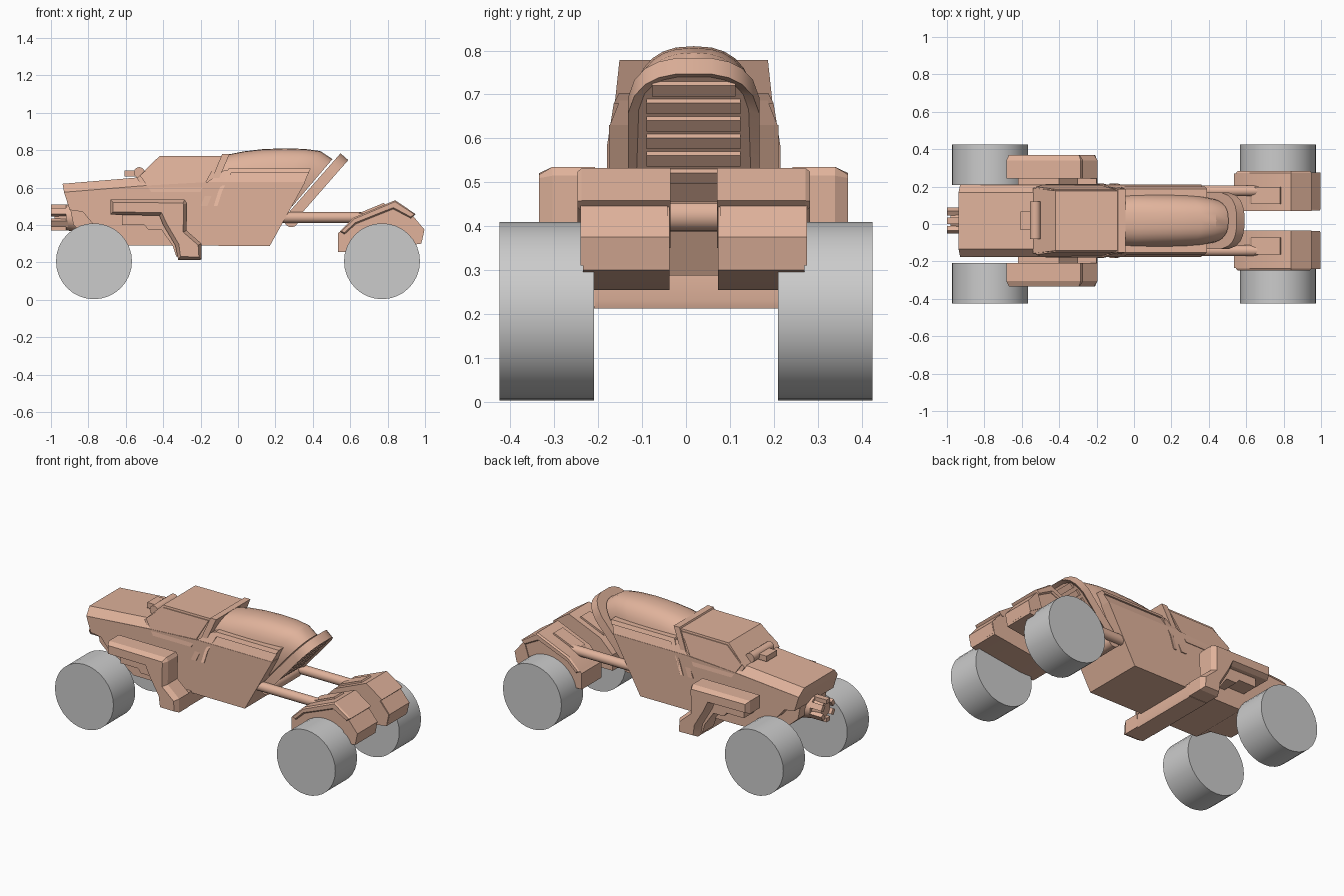
import bpy, bmesh, math
from mathutils import Vector, Matrix

if "Cube" in bpy.data.objects:
    bpy.data.objects.remove(bpy.data.objects["Cube"])

CY = 0.0175          # the body sits slightly off the wheel centreline
tan = bpy.data.materials.new("tan_paint")
tan.diffuse_color = (0.75, 0.45, 0.33, 1)
tan.use_nodes = True
tan.node_tree.nodes["Principled BSDF"].inputs["Base Color"].default_value = tan.diffuse_color


def finish(name, bm, mat=tan):
    bmesh.ops.recalc_face_normals(bm, faces=bm.faces)
    me = bpy.data.meshes.new(name)
    bm.to_mesh(me)
    bm.free()
    ob = bpy.data.objects.new(name, me)
    bpy.context.collection.objects.link(ob)
    if mat:
        me.materials.append(mat)
    return ob


def loft(name, rings, inset=None):
    """Skin a list of rings; optionally inset the last cap by (thickness, depth)."""
    bm = bmesh.new()
    vs = [[bm.verts.new(p) for p in r] for r in rings]
    n = len(vs[0])
    for a, b in zip(vs, vs[1:]):
        for i in range(n):
            j = (i + 1) % n
            bm.faces.new((a[i], a[j], b[j], b[i]))
    bm.faces.new(vs[0])
    cap = bm.faces.new(vs[-1])
    if inset:
        bmesh.ops.recalc_face_normals(bm, faces=bm.faces)
        bmesh.ops.inset_region(bm, faces=[cap], thickness=inset[0], depth=inset[1])
    return finish(name, bm)


def sym(name, pts):
    """Symmetric solid from side-profile points (x, z, half width)."""
    return loft(name, [[(x, CY - w, z) for x, z, w in pts], [(x, CY + w, z) for x, z, w in pts]])


def pair(name, pts, y0, y1, inset=None):
    """Left and right extrusions of a side profile between two offsets."""
    for s, side in ((-1, "near"), (1, "far")):
        loft(f"{side}_{name}", [[(x, CY + s * y, z) for x, z in pts] for y in (y0, y1)], inset)


def cyl(name, center, axis, r1, r2, length, seg=24, mat=tan):
    bm = bmesh.new()
    q = Vector((0, 0, 1)).rotation_difference(Vector(axis)).to_matrix().to_4x4()
    bmesh.ops.create_cone(bm, cap_ends=True, segments=seg, radius1=r1, radius2=r2, depth=length,
                          matrix=Matrix.Translation(center) @ q)
    return finish(name, bm, mat)


def box(name, center, size, rot=None):
    bm = bmesh.new()
    m = Matrix.Translation(center) @ (rot or Matrix()) @ Matrix.Diagonal((*size, 1))
    bmesh.ops.create_cube(bm, size=1, matrix=m)
    return finish(name, bm)


# wheels
for x, end in ((-0.77, "front"), (0.77, "rear")):
    for s, side in ((-1, "near"), (1, "far")):
        cyl(f"{end}_{side}_wheel", (x, s * 0.317, 0.206), (0, 1, 0), 0.203, 0.203, 0.216, 32, None)

# lower hull, hood and rear deck
W = 0.193
sym("hull", [(x, z, W) for x, z in (
    (-0.93, 0.575), (-0.9, 0.48), (-0.83, 0.47), (-0.78, 0.41), (-0.6, 0.29), (0.17, 0.288),
    (0.36, 0.63), (-0.15, 0.63), (-0.5, 0.61))])
sym("hood", [(-0.93, 0.575, W), (-0.938, 0.62, 0.15), (-0.46, 0.66, 0.15), (-0.46, 0.61, W)])
sym("nose_chassis", [(x, z, 0.13) for x, z in (
    (-0.9, 0.5), (-0.88, 0.4), (-0.8, 0.33), (-0.55, 0.3), (-0.55, 0.5))])
sym("rear_deck", [(-0.17, 0.625, W), (-0.07, 0.695, 0.165), (0.385, 0.695, 0.165), (0.355, 0.625, W)])

# raised trim on the flanks
sym("flank_trim", [(-0.13, 0.5, 0.198), (-0.105, 0.58, 0.198), (-0.05, 0.703, 0.17), (0.39, 0.703, 0.17),
                   (0.378, 0.68, 0.182), (-0.035, 0.68, 0.182), (-0.085, 0.58, 0.198), (-0.11, 0.5, 0.198)])

# cabin with side windows and roll bar
sym("cabin", [(-0.54, 0.65, 0.175), (-0.42, 0.768, 0.16), (-0.06, 0.77, 0.16), (-0.17, 0.52, 0.192),
              (-0.46, 0.52, 0.192)])
sym("side_windows", [(-0.525, 0.665, 0.182), (-0.415, 0.755, 0.167), (-0.1, 0.757, 0.167),
                     (-0.2, 0.577, 0.197), (-0.465, 0.577, 0.197)])
sym("roll_bar", [(-0.085, 0.779, 0.169), (-0.045, 0.779, 0.169), (-0.165, 0.5, 0.199), (-0.2, 0.5, 0.199)])

# roller and bracket in front of the windshield
cyl("windshield_roller", (-0.528, CY + 0.003, 0.68), (0, 1, 0), 0.029, 0.029, 0.2)
box("roller_bracket", (-0.57, CY, 0.675), (0.075, 0.1, 0.034))

# rounded engine cover: arch sections that lean back more toward the rear
rings = []
for x, top, w, lean in ((-0.06, 0.775, 0.146, 0.45), (0.03, 0.793, 0.15, 0.5), (0.13, 0.805, 0.15, 0.6),
                        (0.25, 0.81, 0.15, 0.7), (0.36, 0.806, 0.147, 0.75), (0.44, 0.795, 0.142, 0.8),
                        (0.505, 0.752, 0.125, 0.85)):
    ring = []
    for i in range(17):
        t = math.pi * i / 16
        c, s = math.cos(t), math.sin(t)
        y = w * math.copysign(abs(c) ** 0.8, c)
        z = 0.5 + (top - 0.5) * s ** 0.5 if s > 1e-6 else 0.5
        ring.append((x - lean * (top - z), CY + y, z))
    rings.append(ring)
loft("engine_cover", rings)

# slanted exhaust grille in an arched frame
up = Vector((0.66, 0, 0.753)).normalized()
out = Vector((up.z, 0, -up.x))
base = Vector((0.312, CY, 0.43))
half = [(0.15, 0), (0.15, 0.30), (0.135, 0.355), (0.11, 0.39), (0.08, 0.41), (0.04, 0.421)]
arch = half + [(-y, v) for y, v in reversed(half)]
loft("grille_frame", [[base + up * v + Vector((0, y, 0)) + out * d for y, v in arch] for d in (-0.055, 0)],
     (0.025, -0.018))
tilt = Matrix((out, (0, 1, 0), up)).transposed().to_4x4()
for i in range(6):
    v = 0.1 + i * 0.053
    box(f"grille_slat_{i + 1}", base + up * v - out * 0.015, (0.02, 0.214 if i < 5 else 0.19, 0.034), tilt)

# gun muzzle on the nose
cyl("muzzle_collar", (-0.875, CY, 0.44), (1, 0, 0), 0.068, 0.085, 0.09)
cyl("muzzle_core", (-0.94, CY, 0.44), (1, 0, 0), 0.045, 0.055, 0.08)
for i in range(6):
    a = math.radians(60 * i + 30)
    box(f"muzzle_prong_{i + 1}", (-0.955, CY + 0.057 * math.cos(a), 0.44 + 0.057 * math.sin(a)),
        (0.09, 0.026, 0.036), Matrix.Rotation(a, 4, 'X'))

# front armour brackets and the skid beam joining them
pair("armour", [(-0.683, 0.535), (-0.285, 0.535), (-0.272, 0.515), (-0.275, 0.37), (-0.195, 0.3),
                (-0.195, 0.215), (-0.32, 0.215), (-0.335, 0.29), (-0.4, 0.4), (-0.42, 0.45), (-0.683, 0.455)],
     0.225, 0.322, (0.02, 0.03))
pair("armour_backing", [(-0.62, 0.46), (-0.4, 0.47), (-0.3, 0.36), (-0.3, 0.23), (-0.33, 0.23),
                        (-0.35, 0.29), (-0.41, 0.375), (-0.48, 0.375), (-0.5, 0.4), (-0.62, 0.4)],
     0.18, 0.295)
sym("skid_beam", [(-0.325, 0.3, 0.23), (-0.2, 0.3, 0.23), (-0.195, 0.23, 0.23), (-0.2, 0.213, 0.23),
                  (-0.32, 0.213, 0.23)])

# tail rods and cross tube
for s, side in ((-1, "near"), (1, "far")):
    cyl(f"{side}_tail_rod", (0.44, CY + s * 0.16, 0.44), (1, 0, 0), 0.029, 0.029, 0.52, 16)
cyl("cross_tube", (0.285, CY, 0.425), (0, 1, 0), 0.037, 0.037, 0.3)

# rear wheel pods with top covers
pair("rear_pod", [(0.535, 0.255), (0.535, 0.355), (0.61, 0.425), (0.83, 0.505), (0.93, 0.45),
                  (0.995, 0.375), (0.98, 0.3), (0.65, 0.255)], 0.055, 0.252)
pair("rear_pod_cover", [(0.545, 0.365), (0.62, 0.44), (0.84, 0.532), (0.95, 0.458), (0.925, 0.435),
                        (0.83, 0.485), (0.63, 0.405), (0.57, 0.35)], 0.053, 0.255, (0.008, 0.01))
pair("rear_pod_block", [(0.6, 0.41), (0.63, 0.456), (0.78, 0.518), (0.8, 0.49)], 0.09, 0.18)
pair("rear_pod_bumper", [(0.93, 0.455), (0.997, 0.375), (0.983, 0.31), (0.9, 0.36)], 0.06, 0.258)

# shading
for ob in bpy.context.scene.objects:
    ob.select_set(True)
    bpy.context.view_layer.objects.active = ob
bpy.ops.object.shade_smooth_by_angle(angle=math.radians(25))
